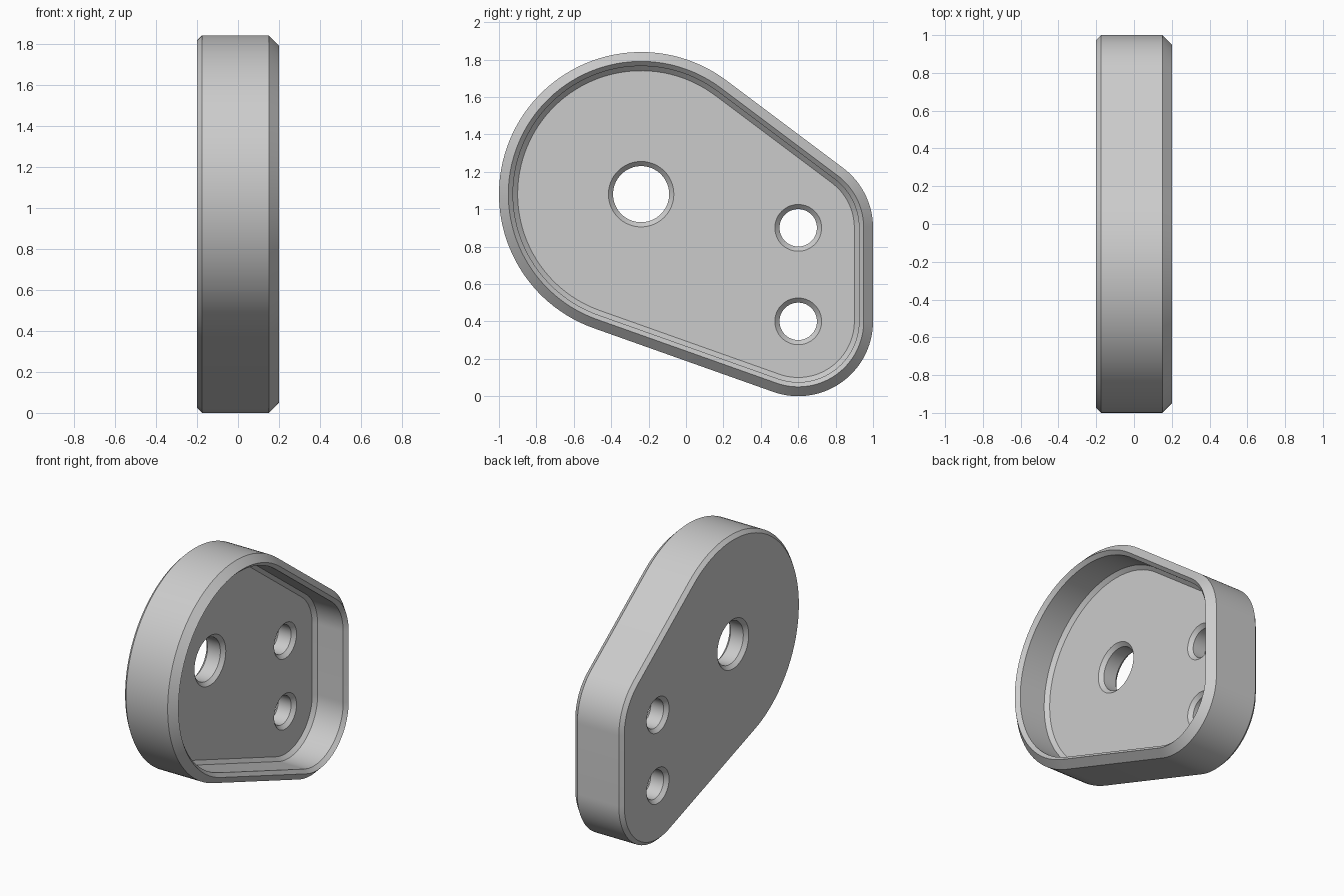
import bpy
import bmesh
from math import acos, atan2, cos, sin, pi, radians, hypot, tau, ceil

cube = bpy.data.objects.get("Cube")
if cube:
    bpy.data.objects.remove(cube, do_unlink=True)

# Corner circles (y, z, radius), counter-clockwise
CORNERS = [(-0.24, 1.08, 0.76), (0.6, 0.4, 0.4), (0.6, 0.9, 0.4)]
HOLE_RADII = [0.15, 0.1, 0.1]
BACK, FLOOR, RIM = -0.2, -0.05, 0.2
BEVEL = 0.025


def tangent_angle(a, b):
    """Direction of the outward normal of the edge joining two circles."""
    dy, dz = b[0] - a[0], b[1] - a[1]
    return atan2(dz, dy) - acos((a[2] - b[2]) / hypot(dy, dz))


def outline(inset):
    """Rounded three-cornered outline, moved inwards by inset."""
    points = []
    for i, (y, z, r) in enumerate(CORNERS):
        start = tangent_angle(CORNERS[i - 1], CORNERS[i])
        end = tangent_angle(CORNERS[i], CORNERS[(i + 1) % len(CORNERS)])
        sweep = (end - start) % tau
        steps = ceil(sweep / radians(3))
        for k in range(steps + 1):
            a = start + sweep * k / steps
            points.append((y + (r - inset) * cos(a), z + (r - inset) * sin(a)))
    return points


def circle(y, z, r, count=64):
    return [(y + r * cos(tau * k / count), z + r * sin(tau * k / count))
            for k in range(count)]


def add_ring(bm, x, points):
    return [bm.verts.new((x, y, z)) for y, z in points]


def skin(bm, rings):
    """Join successive rings with quads."""
    for a, b in zip(rings, rings[1:]):
        for i in range(len(a)):
            j = (i + 1) % len(a)
            bm.faces.new((a[i], a[j], b[j], b[i]))


def fill(bm, loops):
    """Fill a flat region whose later loops are holes."""
    edges = [bm.edges.get((loop[i - 1], loop[i]))
             for loop in loops for i in range(len(loop))]
    bmesh.ops.triangle_fill(bm, use_beauty=True, use_dissolve=False, edges=edges)


bm = bmesh.new()

# Shell section from back face, round the rim, to the cavity floor: (x, inset)
section = [
    (BACK, BEVEL), (BACK + BEVEL, 0),
    (RIM - 2 * BEVEL, 0), (RIM, 2 * BEVEL),
    (RIM - BEVEL, 3 * BEVEL), (FLOOR + BEVEL, 3 * BEVEL),
    (FLOOR, 4 * BEVEL),
]
shell = [add_ring(bm, x, outline(inset)) for x, inset in section]
skin(bm, shell)

# Through holes, chamfered on both sides
back_loops, floor_loops = [shell[0]], [shell[-1]]
for (y, z, _), r in zip(CORNERS, HOLE_RADII):
    steps = [(BACK, r + BEVEL), (BACK + BEVEL, r),
             (FLOOR - BEVEL, r), (FLOOR, r + BEVEL)]
    bore = [add_ring(bm, x, circle(y, z, radius)) for x, radius in steps]
    skin(bm, bore)
    back_loops.append(bore[0])
    floor_loops.append(bore[-1])

# Back face and cavity floor
fill(bm, back_loops)
fill(bm, floor_loops)
bmesh.ops.recalc_face_normals(bm, faces=bm.faces)

mesh = bpy.data.meshes.new("cover_housing")
bm.to_mesh(mesh)
bm.free()
housing = bpy.data.objects.new("cover_housing", mesh)
bpy.context.collection.objects.link(housing)

# Plain grey finish
grey = bpy.data.materials.new("plain_grey")
grey.use_nodes = True
color = (0.6, 0.6, 0.6, 1)
grey.diffuse_color = color
grey.node_tree.nodes["Principled BSDF"].inputs["Base Color"].default_value = color
mesh.materials.append(grey)

bpy.ops.object.select_all(action="DESELECT")
housing.select_set(True)
bpy.context.view_layer.objects.active = housing
bpy.ops.object.shade_smooth_by_angle(angle=pi / 6)
